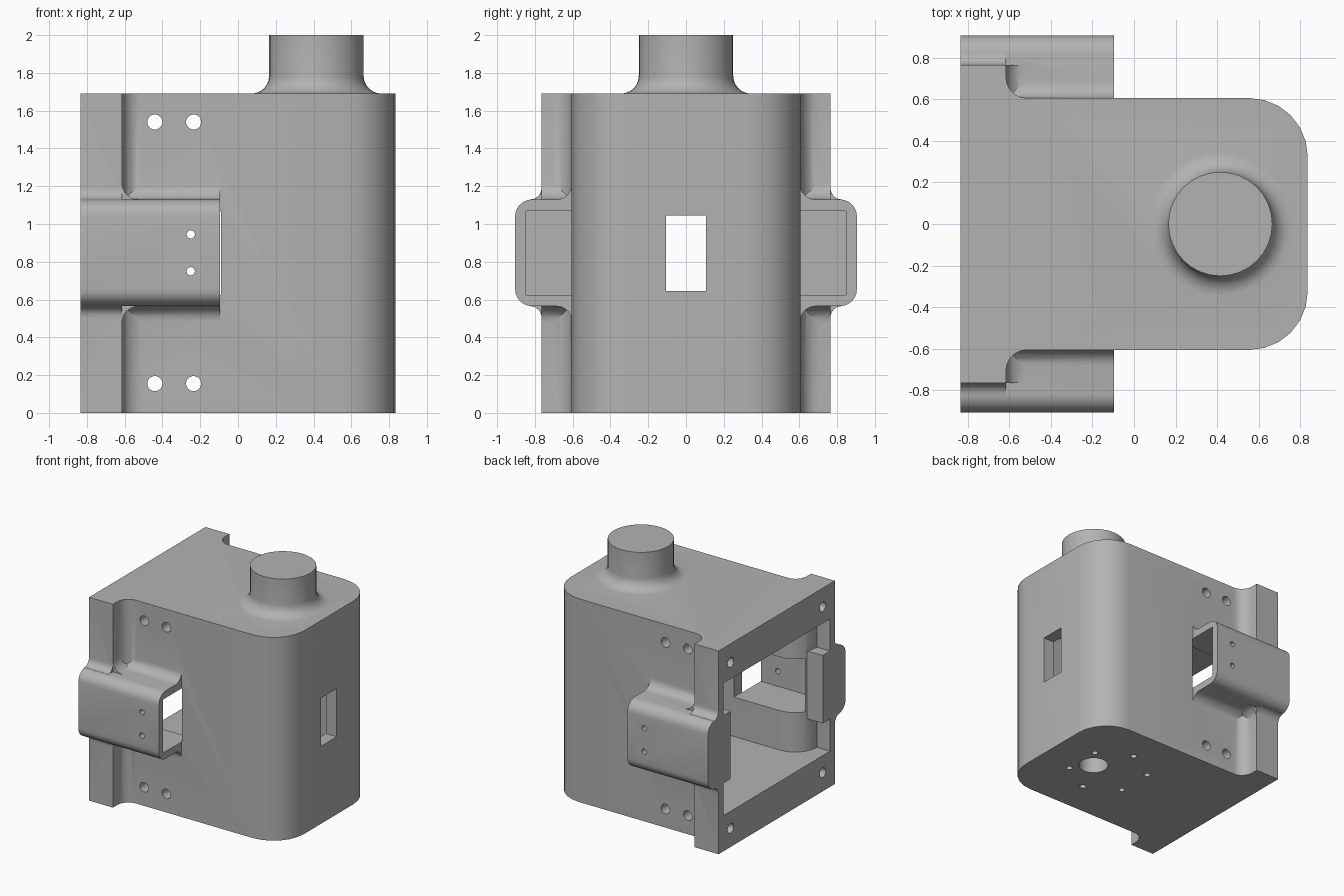
import bpy, bmesh
from math import cos, sin, radians

cube = bpy.data.objects.get("Cube")
if cube:
    bpy.data.objects.remove(cube, do_unlink=True)

grey = bpy.data.materials.new("plain_grey")
grey.use_nodes = True
grey.diffuse_color = (0.45, 0.45, 0.45, 1)
grey.node_tree.nodes["Principled BSDF"].inputs["Base Color"].default_value = (0.45, 0.45, 0.45, 1)

HALF_X, MID_Z, TOP = 0.835, 0.8475, 1.69
PLACE = {"x": lambda u, v, w: (w, u, v),
         "y": lambda u, v, w: (u, w, v),
         "z": lambda u, v, w: (u, v, w)}


def arc(cx, cy, r, a0, a1, n=6):
    angles = [radians(a0 + (a1 - a0) * i / n) for i in range(n + 1)]
    return [(cx + r * cos(a), cy + r * sin(a)) for a in angles]


def circle(cx, cy, r, n=24):
    return arc(cx, cy, r, 0, 360, n)[:-1]


def rect(u0, u1, v0, v1):
    return [(u0, v0), (u1, v0), (u1, v1), (u0, v1)]


def mirror_u(pts):
    return [(-u, v) for u, v in pts]


def mirror_v(pts, mid=0.0):
    return [(u, 2 * mid - v) for u, v in pts]


def prisms(name, outlines, axis, lo, hi):
    """One object of straight extrusions sharing an axis and a range."""
    bm = bmesh.new()
    for pts in outlines:
        face = bm.faces.new([bm.verts.new(PLACE[axis](u, v, lo)) for u, v in pts])
        new = bmesh.ops.extrude_face_region(bm, geom=[face])["geom"]
        a, b = PLACE[axis](0, 0, lo), PLACE[axis](0, 0, hi)
        shift = [q - p for p, q in zip(a, b)]
        bmesh.ops.translate(bm, vec=shift, verts=[g for g in new if isinstance(g, bmesh.types.BMVert)])
    bmesh.ops.recalc_face_normals(bm, faces=bm.faces[:])
    mesh = bpy.data.meshes.new(name)
    bm.to_mesh(mesh)
    bm.free()
    mesh.materials.append(grey)
    ob = bpy.data.objects.new(name, mesh)
    bpy.context.collection.objects.link(ob)
    return ob


def combine(target, tool, operation):
    mod = target.modifiers.new(tool.name, "BOOLEAN")
    mod.operation, mod.solver, mod.object = operation, "EXACT", tool
    bpy.context.view_layer.objects.active = target
    bpy.ops.object.modifier_apply(modifier=mod.name)
    bpy.data.objects.remove(tool, do_unlink=True)


# Main housing with its mounting flange
half = [(-HALF_X, 0.765), (-0.615, 0.765)]
half += arc(-0.515, 0.705, 0.1, 180, 270) + arc(0.555, 0.325, 0.28, 90, 0)
housing = prisms("housing", [half + mirror_v(half)[::-1]], "z", 0, TOP)

# Side bulges, flared where they meet the walls and the flange
upper = arc(0.815, 1.04, 0.09, 0, 90) + arc(0.685, 1.21, 0.08, 270, 180) + [(0.55, 1.21)]
bulge = mirror_v(upper, MID_Z)[::-1] + upper
combine(housing, prisms("bulges", [bulge, mirror_u(bulge)], "x", -HALF_X, -0.095), "UNION")

flare = [(0.7, 1.1), (0.7, 1.19)] + arc(0.825, 1.19, 0.06, 180, 270) + [(0.825, 1.1)]
flares = [flare, mirror_u(flare)]
flares += [mirror_v(p, MID_Z) for p in flares]
combine(housing, prisms("flange_flares", flares, "x", -HALF_X, -0.615), "UNION")

corner = [(-0.65, 1.1), (-0.65, 1.22)] + arc(-0.525, 1.22, 0.09, 180, 270) + [(-0.525, 1.1)]
for side in (-1, 1):
    fillets = prisms("corner_fillets", [corner, mirror_v(corner, MID_Z)], "y", side * 0.58, side * 0.765)
    combine(housing, fillets, "UNION")

# Round boss with a flared foot
profile = [(0.345, TOP - 0.05)] + arc(0.345, TOP + 0.095, 0.095, 270, 180) + [(0.25, 2.0)]
bm = bmesh.new()
rings = [[bm.verts.new((u, v, z)) for u, v in circle(0.415, 0, r, 32)] for r, z in profile]
for low, high in zip(rings, rings[1:]):
    for i in range(32):
        j = (i + 1) % 32
        bm.faces.new((low[i], low[j], high[j], high[i]))
bm.faces.new(rings[0][::-1])
bm.faces.new(rings[-1])
mesh = bpy.data.meshes.new("boss")
bm.to_mesh(mesh)
bm.free()
mesh.materials.append(grey)
boss = bpy.data.objects.new("boss", mesh)
bpy.context.collection.objects.link(boss)
combine(housing, boss, "UNION")

# Inner cavity, open at the flange end
half = [(-0.9, 0.7), (-0.715, 0.7)]
half += arc(-0.515, 0.7, 0.2, 180, 270) + arc(0.555, 0.32, 0.18, 90, 0)
combine(housing, prisms("cavity", [half + mirror_v(half)[::-1]], "z", 0.297, 1.397), "DIFFERENCE")

# Blocks closing the flange end of the bulges
blocks = [rect(0.605, 0.75, 0.565, 1.13), rect(-0.75, -0.605, 0.565, 1.13)]
combine(housing, prisms("end_blocks", blocks, "x", -HALF_X, -0.68), "UNION")

# Channel through both bulges and the end window
combine(housing, prisms("channel", [rect(-0.847, 0.847, 0.625, 1.07)], "x", -0.68, -0.09), "DIFFERENCE")
combine(housing, prisms("window", [rect(-0.105, 0.105, 0.645, 1.045)], "x", 0.5, 0.9), "DIFFERENCE")

# Cross holes through the walls and bulges
holes = [circle(x, z, 0.04) for x in (-0.44, -0.235) for z in (0.155, 1.54)]
holes += [circle(-0.25, z, 0.022, 16) for z in (0.75, 0.945)]
combine(housing, prisms("cross_holes", holes, "y", -1, 1), "DIFFERENCE")

# Flange screw holes
holes = [circle(y, z, 0.04) for y in (-0.605, 0.605) for z in (0.155, 1.535)]
combine(housing, prisms("flange_holes", holes, "x", -0.9, -0.65), "DIFFERENCE")

# Base opening and its ring of screw holes
holes = [circle(0.415, 0, 0.115)]
holes += [circle(u, v, 0.025, 16) for u, v in arc(0.265, 0, 0.31, 30, 330, 5)]
combine(housing, prisms("base_holes", holes, "z", -0.1, 0.35), "DIFFERENCE")

bpy.ops.object.select_all(action="DESELECT")
housing.select_set(True)
bpy.context.view_layer.objects.active = housing
bpy.ops.object.shade_smooth_by_angle(angle=radians(30))
